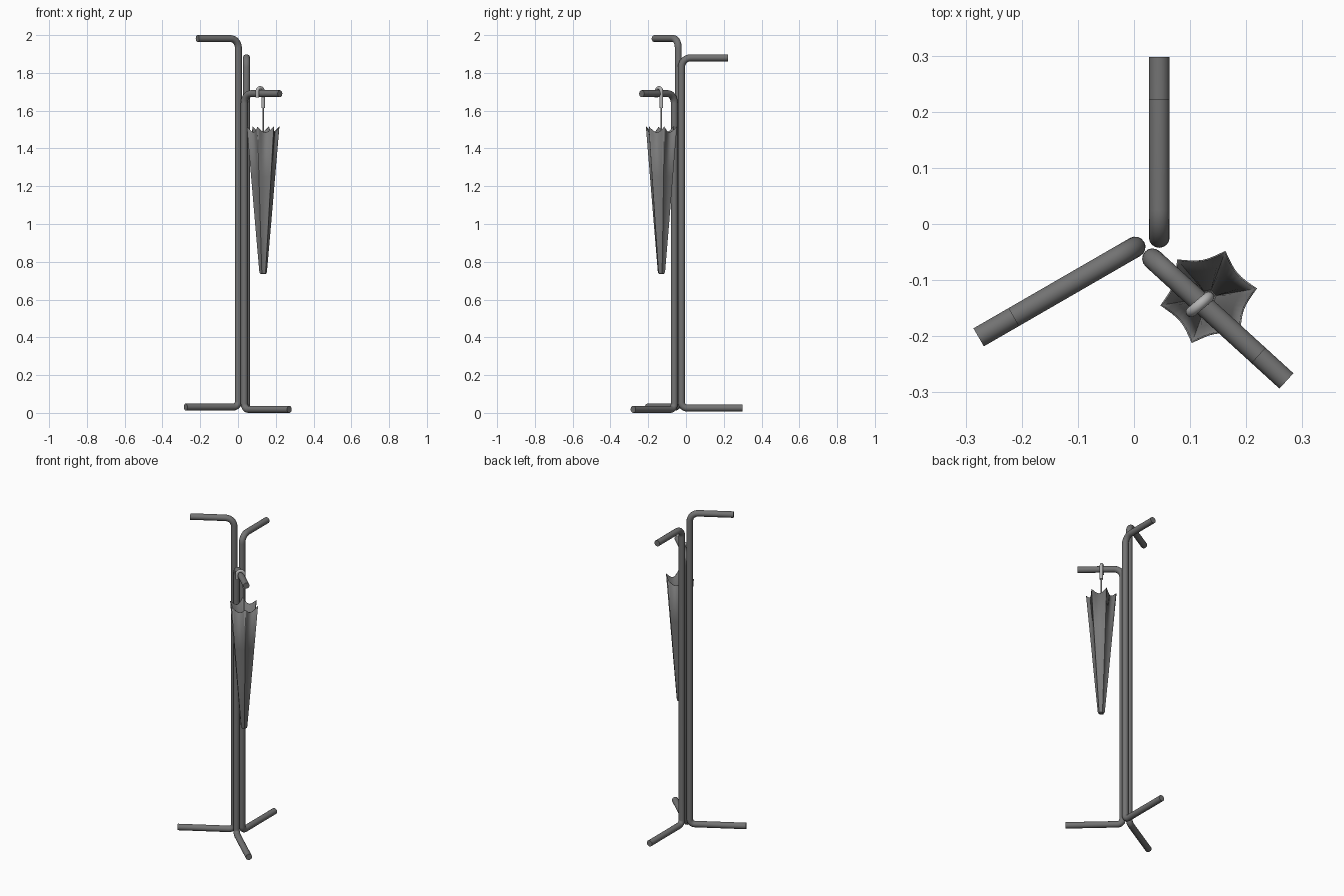
import bpy, bmesh
from math import sin, cos, pi, radians
from mathutils import Vector

cube = bpy.data.objects.get("Cube")
if cube:
    bpy.data.objects.remove(cube, do_unlink=True)


def material(name, value):
    m = bpy.data.materials.new(name)
    m.use_nodes = True
    colour = (value, value, value, 1)
    m.diffuse_color = colour
    m.node_tree.nodes["Principled BSDF"].inputs["Base Color"].default_value = colour
    return m


dark_grey = material("dark grey metal", 0.17)
cloth_grey = material("grey cloth", 0.19)
light_grey = material("light grey handle", 0.45)


def finish(obj, mat, angle=35):
    obj.data.materials.clear()
    obj.data.materials.append(mat)
    bpy.ops.object.select_all(action="DESELECT")
    obj.select_set(True)
    bpy.context.view_layer.objects.active = obj
    bpy.ops.object.shade_smooth_by_angle(angle=radians(angle))


def tube(name, points, radius, mat):
    """Round capped tube along a list of points."""
    curve = bpy.data.curves.new(name, "CURVE")
    curve.dimensions = "3D"
    curve.bevel_depth = radius
    curve.bevel_resolution = 6
    curve.use_fill_caps = True
    spline = curve.splines.new("POLY")
    spline.points.add(len(points) - 1)
    for sp, p in zip(spline.points, points):
        sp.co = (*p, 1)
    obj = bpy.data.objects.new(name, curve)
    bpy.context.collection.objects.link(obj)
    bpy.ops.object.select_all(action="DESELECT")
    obj.select_set(True)
    bpy.context.view_layer.objects.active = obj
    bpy.ops.object.convert(target="MESH")
    finish(bpy.context.object, mat)


def elbow(corner, a, b, radius, steps=10):
    """Quarter bend at a corner, from direction a to direction b (both leaving it)."""
    centre = corner + (a + b) * radius
    return [centre - b * radius * cos(t * pi / 2 / steps)
            - a * radius * sin(t * pi / 2 / steps) for t in range(steps + 1)]


# Three bent poles, each with a foot and a hanging arm
UP = Vector((0, 0, 1))
poles = [  # name, base x, y, direction, foot z, foot length, arm z, arm length
    ("back_pole", 0.045, -0.024, (0, 1), 0.026, 0.322, 1.88, 0.246),
    ("right_pole", 0.002, -0.041, (-0.866, -0.5), 0.031, 0.322, 1.9815, 0.25),
    ("left_pole", 0.033, -0.062, (0.739, -0.674), 0.0185, 0.323, 1.69, 0.256),
]
for name, x, y, d, foot_z, foot, arm_z, arm in poles:
    out = Vector((*d, 0)).normalized()
    low, high = Vector((x, y, foot_z)), Vector((x, y, arm_z))
    path = [low + out * foot] + elbow(low, out, UP, 0.03)
    path += elbow(high, -UP, out, 0.05) + [high + out * arm]
    tube(name, path, 0.0185, dark_grey)

# Umbrella canopy: six pleated panels tapering to a rounded tip
CENTRE = Vector((0.133, -0.13, 0))
SIDES, PER = 6, 8
COUNT = SIDES * PER
rings = [(0.735, 0.012), (0.738, 0.017), (0.747, 0.0205), (1.0, 0.043),
         (1.25, 0.0645), (1.485, 0.085)]
bm = bmesh.new()
loops = []
for i, (z, r) in enumerate(rings):
    top = i == len(rings) - 1
    ring = []
    for k in range(COUNT):
        s = (k % PER) / PER
        a = radians(10) + 2 * pi * (k // PER) / SIDES
        b = a + 2 * pi / SIDES
        p = Vector((cos(a), sin(a), 0)).lerp(Vector((cos(b), sin(b), 0)), s)
        bow = sin(pi * s)
        p *= r * (1 - 0.09 * bow * min(1, i / 3))
        rise = 0.03 * (1 - bow) if top else 0
        p *= 1 + rise
        ring.append(bm.verts.new(CENTRE + p + UP * (z + rise)))
    loops.append(ring)
for lower, upper in zip(loops, loops[1:]):
    for k in range(COUNT):
        n = (k + 1) % COUNT
        bm.faces.new((lower[k], lower[n], upper[n], upper[k]))
bm.faces.new(loops[0][::-1])
mesh = bpy.data.meshes.new("umbrella_canopy")
bm.to_mesh(mesh)
bm.free()
canopy = bpy.data.objects.new("umbrella_canopy", mesh)
bpy.context.collection.objects.link(canopy)
finish(canopy, cloth_grey)
shell = canopy.modifiers.new("cloth thickness", "SOLIDIFY")
shell.thickness = 0.003
shell.offset = -1

# Umbrella shaft
tube("umbrella_shaft", [CENTRE + UP * 0.74, CENTRE + UP * 1.63], 0.004, light_grey)

# Crook handle hooked over the left arm
across = Vector((-0.76, -0.65, 0)).normalized()
R = 0.0205
bend = CENTRE + across * R + UP * 1.70
path = [CENTRE + UP * 1.615]
path += [bend - across * R * cos(pi * t / 16) + UP * R * sin(pi * t / 16)
         for t in range(17)]
path.append(bend + across * R - UP * 0.03)
tube("umbrella_handle", path, 0.0095, light_grey)
